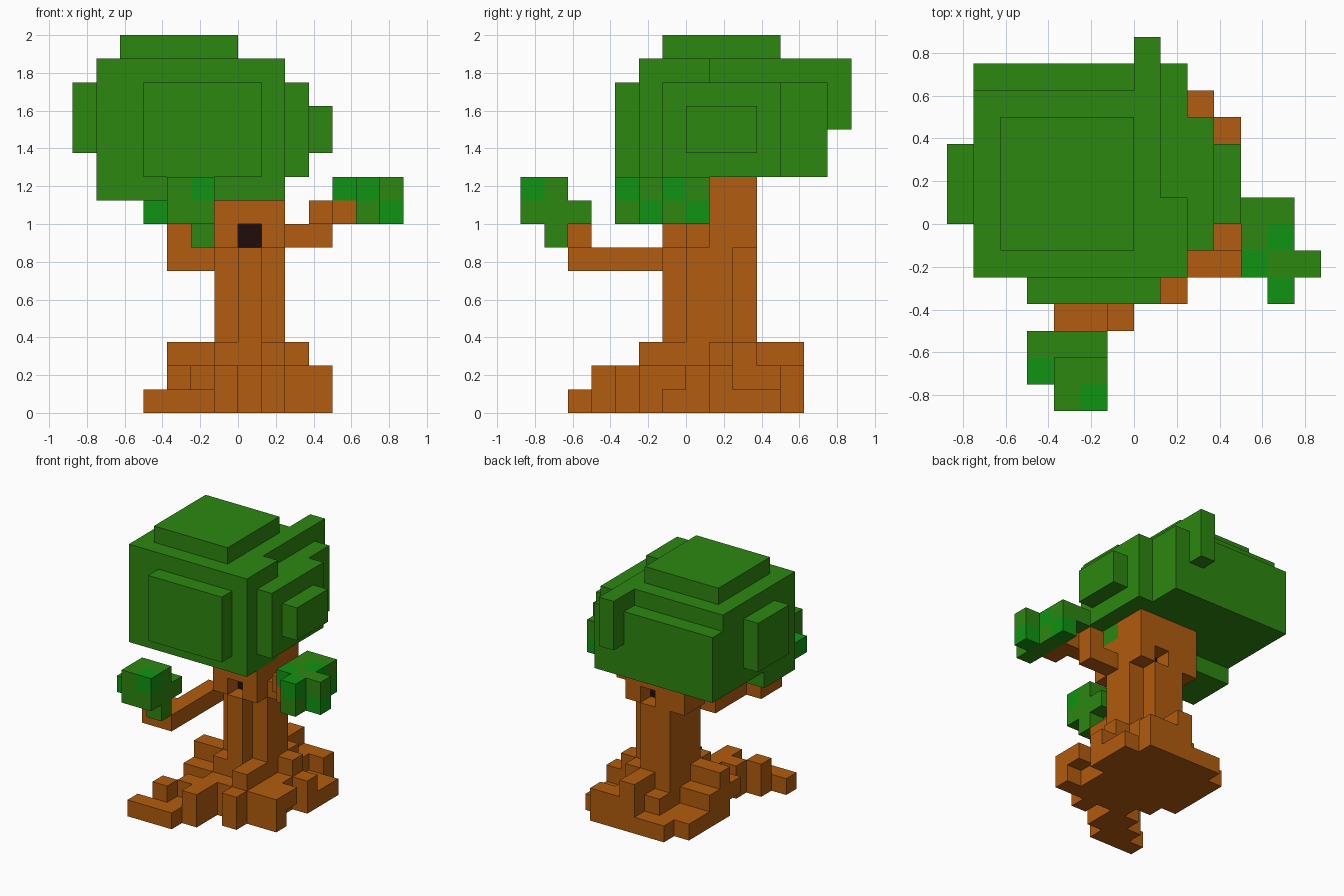
import bpy, bmesh

cube = bpy.data.objects.get("Cube")
if cube:
    bpy.data.objects.remove(cube, do_unlink=True)

U = 0.125  # edge length of one block


def material(name, rgb):
    m = bpy.data.materials.new(name)
    m.use_nodes = True
    m.diffuse_color = (*rgb, 1)
    m.node_tree.nodes["Principled BSDF"].inputs["Base Color"].default_value = (*rgb, 1)
    return m


LEAF = material("leaf green", (0.026, 0.242, 0.0052))
BRIGHT = material("bright leaf green", (0.0048, 0.296, 0.006))
BARK = material("bark brown", (0.445, 0.107, 0.0044))
HOLLOW = material("hollow dark brown", (0.0144, 0.0037, 0.0037))


def cells(boxes):
    """Unit blocks covered by boxes given as x0, x1, y0, y1, z0, z1."""
    return {(x, y, z) for x0, x1, y0, y1, z0, z1 in boxes
            for x in range(x0, x1) for y in range(y0, y1) for z in range(z0, z1)}


def build(name, boxes, mats, carve=(), accents=()):
    """Skin the union of the boxes; accent blocks use the second material."""
    solid = cells(boxes) - cells(carve)
    bm = bmesh.new()
    corners = {}

    def vert(p):
        if p not in corners:
            corners[p] = bm.verts.new([c * U for c in p])
        return corners[p]

    for c in sorted(solid):
        for axis in range(3):
            for side in (0, 1):
                n = list(c)
                n[axis] += 2 * side - 1
                if tuple(n) in solid:
                    continue
                a, b = (axis + 1) % 3, (axis + 2) % 3
                ring = []
                for da, db in ((0, 0), (1, 0), (1, 1), (0, 1)):
                    p = list(c)
                    p[axis] += side
                    p[a] += da
                    p[b] += db
                    ring.append(vert(tuple(p)))
                face = bm.faces.new(ring if side else ring[::-1])
                face.material_index = 1 if c in accents else 0
    bmesh.ops.dissolve_limit(bm, angle_limit=0.01, verts=bm.verts[:],
                             edges=bm.edges[:], delimit={'MATERIAL'})
    mesh = bpy.data.meshes.new(name)
    bm.to_mesh(mesh)
    bm.free()
    for m in mats:
        mesh.materials.append(m)
    obj = bpy.data.objects.new(name, mesh)
    bpy.context.collection.objects.link(obj)
    return obj


# Crown: main mass, stepped top and plates on the sides
build("crown", [
    (-6, 2, -2, 6, 10, 14),
    (-6, 2, -2, 1, 9, 10),
    (-6, 1, -2, 5, 14, 15),
    (1, 2, -2, 1, 14, 15),
    (0, 1, 5, 7, 14, 15),
    (0, 1, 6, 7, 12, 15),
    (-5, 0, -1, 4, 15, 16),
    (-4, 1, -3, -2, 10, 14),
    (-7, -6, 0, 3, 11, 14),
    (2, 3, -1, 4, 10, 14),
    (3, 4, 0, 3, 11, 13),
], [LEAF])

# Trunk: notched stem, wider top, hole through the middle
build("trunk", [
    (-1, 2, 0, 2, 3, 7),
    (-1, 1, 2, 3, 3, 7),
    (0, 1, -1, 0, 3, 7),
    (-1, 2, -1, 3, 7, 9),
    (-1, 2, 1, 3, 9, 10),
    (-2, -1, 1, 3, 7, 10),
], [BARK], carve=[(0, 1, -1, 3, 7, 8)])
build("trunk_hollow", [(0, 1, 0, 2, 7, 8)], [HOLLOW])

# Branches
build("left_branch", [
    (2, 4, 0, 1, 7, 8),
    (3, 4, -1, 1, 8, 9),
    (4, 5, -2, 0, 8, 9),
], [BARK])
build("front_branch", [
    (-2, -1, -5, 0, 6, 7),
    (-3, -2, -5, -3, 6, 7),
    (-3, -2, -5, -4, 7, 8),
], [BARK])

# Leaf clumps at the branch ends
build("left_leaf_clump", [
    (4, 6, -1, 1, 9, 10),
    (4, 7, -2, -1, 9, 10),
    (5, 6, -3, -2, 8, 10),
    (5, 6, -2, 1, 8, 9),
    (6, 7, -2, -1, 8, 9),
], [LEAF, BRIGHT], accents={(5, -3, 9), (4, -2, 9), (5, -1, 9), (6, -2, 8), (5, 0, 8)})
build("front_leaf_clump", [
    (-3, -1, -7, -5, 9, 10),
    (-3, -1, -7, -4, 8, 9),
    (-4, -3, -6, -4, 8, 9),
    (-2, -1, -6, -5, 7, 8),
], [LEAF, BRIGHT], accents={(-2, -7, 9), (-4, -6, 8)})

# Roots, listed layer by layer
ground_layer = [
    (-4, -1, -5, -4, 0, 1),
    (-3, 0, -4, -3, 0, 1),
    (-2, 0, -3, -2, 0, 1),
    (1, 2, -3, -2, 0, 1),
    (-1, 4, -2, -1, 0, 1),
    (-2, 3, -1, 1, 0, 1),
    (-3, 4, 1, 4, 0, 1),
    (-3, -2, 0, 1, 0, 1),
    (-2, 3, 4, 5, 0, 1),
]
middle_layer = [
    (-3, -2, -4, -3, 1, 2),
    (-1, 0, -4, -3, 1, 2),
    (-2, 0, -3, -2, 1, 2),
    (1, 2, -3, -2, 1, 2),
    (-1, 2, -2, -1, 1, 2),
    (3, 4, -2, 0, 1, 2),
    (2, 3, -2, 2, 1, 2),
    (3, 4, 1, 2, 1, 2),
    (-3, 2, -1, 2, 1, 2),
    (-1, 2, 2, 4, 1, 2),
    (0, 3, 4, 5, 1, 2),
]
upper_layer = [
    (-3, -1, 0, 1, 2, 3),
    (-1, 2, -1, 3, 2, 3),
    (1, 2, -2, -1, 2, 3),
    (2, 3, 1, 2, 2, 3),
    (0, 1, 3, 5, 2, 3),
]
build("roots", ground_layer + middle_layer + upper_layer, [BARK])
